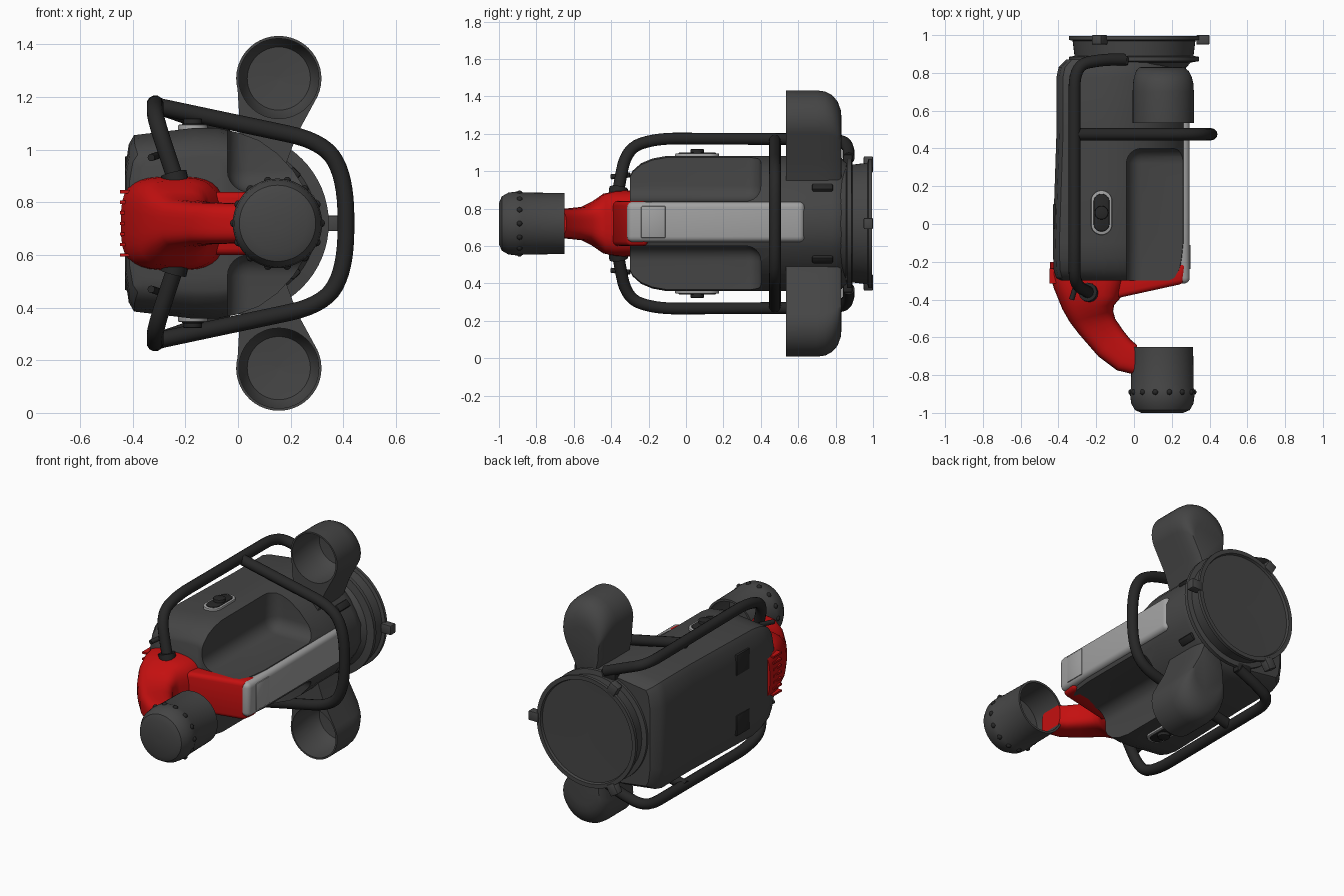
import bpy, bmesh
from math import sin, cos, pi, radians
from mathutils import Vector, Matrix

if "Cube" in bpy.data.objects:
    bpy.data.objects.remove(bpy.data.objects["Cube"])

ZC = 0.72  # height of the mirror plane


def material(name, r, g, b):
    m = bpy.data.materials.new(name)
    m.diffuse_color = (r, g, b, 1)
    m.use_nodes = True
    m.node_tree.nodes["Principled BSDF"].inputs["Base Color"].default_value = m.diffuse_color
    return m


DARK = material("dark_grey", 0.06, 0.06, 0.06)
BLACK = material("black", 0.02, 0.02, 0.02)
LIGHT = material("light_grey", 0.36, 0.36, 0.36)
RED = material("red", 0.55, 0.005, 0.005)


def finish(name, bm, mat, bevel=0, segs=3):
    bmesh.ops.recalc_face_normals(bm, faces=bm.faces)
    me = bpy.data.meshes.new(name)
    bm.to_mesh(me)
    bm.free()
    ob = bpy.data.objects.new(name, me)
    bpy.context.collection.objects.link(ob)
    me.materials.append(mat)
    if bevel:
        md = ob.modifiers.new("bevel", 'BEVEL')
        md.width, md.segments, md.limit_method = bevel, segs, 'ANGLE'
        md.angle_limit = radians(40)
        apply(ob, md)
    return ob


def apply(ob, md):
    with bpy.context.temp_override(object=ob, active_object=ob):
        bpy.ops.object.modifier_apply(modifier=md.name)


def cut(ob, cutter):
    md = ob.modifiers.new("cut", 'BOOLEAN')
    md.operation, md.solver, md.object = 'DIFFERENCE', 'EXACT', cutter
    apply(ob, md)
    bpy.data.objects.remove(cutter)


def loft(name, rings, mat, bevel=0, segs=3):
    bm = bmesh.new()
    vs = [[bm.verts.new(p) for p in r] for r in rings]
    n = len(vs[0])
    for a, b in zip(vs, vs[1:]):
        for i in range(n):
            bm.faces.new((a[i], a[(i + 1) % n], b[(i + 1) % n], b[i]))
    bm.faces.new(vs[0])
    bm.faces.new(vs[-1])
    return finish(name, bm, mat, bevel, segs)


def revolve(name, cx, cz, prof, mat, n=48):
    """Spin (radius, y) points around an axis along y."""
    return loft(name, [[(cx + r * cos(2 * pi * i / n), y, cz + r * sin(2 * pi * i / n))
                        for i in range(n)] for r, y in prof], mat)


def box(name, c, size, mat, bevel=0, segs=3, rot=0):
    bm = bmesh.new()
    bmesh.ops.create_cube(bm, size=1, matrix=Matrix.Translation(c) @ Matrix.Rotation(rot, 4, 'Y')
                          @ Matrix.Diagonal((*size, 1)))
    return finish(name, bm, mat, bevel, segs)


def tube(name, pts, r, fillet, mat):
    pts = [Vector(p) for p in pts]
    out = [pts[0]]
    for a, b, c in zip(pts, pts[1:], pts[2:]):
        p = b + (a - b).normalized() * min(fillet, (a - b).length * 0.48)
        q = b + (c - b).normalized() * min(fillet, (c - b).length * 0.48)
        out += [p * (1 - t) ** 2 + b * 2 * t * (1 - t) + q * t * t for t in [k / 7 for k in range(8)]]
    out.append(pts[-1])
    cu = bpy.data.curves.new(name, 'CURVE')
    cu.dimensions, cu.bevel_depth, cu.bevel_resolution, cu.use_fill_caps = '3D', r, 4, True
    sp = cu.splines.new('POLY')
    sp.points.add(len(out) - 1)
    for s, p in zip(sp.points, out):
        s.co = (*p, 1)
    cu.materials.append(mat)
    ob = bpy.data.objects.new(name, cu)
    bpy.context.collection.objects.link(ob)
    bpy.ops.object.select_all(action='DESELECT')
    ob.select_set(True)
    bpy.context.view_layer.objects.active = ob
    bpy.ops.object.convert(target='MESH')


# Main body: D-shaped sections lofted along y
half = [(-.41, .2), (-.395, .3), (-.375, .335), (-.17, .362), (-.08, .362), (0, .345), (.08, .315),
        (.15, .265), (.21, .2), (.255, .13), (.285, .06)]
sect = half + [(x, -z) for x, z in reversed(half)]
rings = []
for y, sx, sz, bulge in [(-.30, .84, .70, .03), (-.285, .91, .78, .035), (-.24, .96, .89, .03),
                         (-.18, .98, .96, .025), (-.10, 1, 1, .02), (.2, 1, 1, .01), (.5, 1, 1, 0),
                         (.78, 1, 1, 0), (.83, .97, .97, 0), (.87, .86, .9, 0)]:
    rings.append([(-.05 + (x + .05) * sx - (bulge if x < -.3 else 0), y, ZC + z * sz) for x, z in sect])
body = loft("main_body", rings, DARK)

# Scooped recesses either side of the central fin
for s in (1, -1):
    cut(body, box("scoop_cutter", (.26, -.1, ZC + s * .40), (.6, 1.0, .56), DARK, .08, 6))

# Light strip along the fin, with a raised inset
box("side_strip", (.255, .16, ZC + .008), (.08, .95, .215), LIGHT, .03, 4)
box("strip_inset", (.293, -.175, ZC + .008), (.012, .13, .17), LIGHT, .005, 2)

# Red front housing and curved arm
arm = [(-.445, -.20, -.05, -.20, .175), (-.445, -.27, -.05, -.30, .178), (-.425, -.34, -.07, -.39, .175),
       (-.38, -.45, -.105, -.43, .16), (-.34, -.52, -.11, -.46, .12), (-.29, -.585, -.10, -.50, .09),
       (-.19, -.70, -.06, -.56, .08), (-.09, -.775, -.02, -.61, .078), (.015, -.80, .015, -.64, .075)]


def power(v, e=.6):
    return (1 if v > 0 else -1) * abs(v) ** e


rings = []
for ox, oy, ix, iy, h in arm:
    rings.append([((ox + ix) / 2 + (ox - ix) / 2 * power(cos(a)), (oy + iy) / 2 + (oy - iy) / 2 * power(cos(a)),
                   ZC + h * power(sin(a))) for a in [2 * pi * (i + .5) / 32 for i in range(32)]])
loft("front_arm", rings, RED)
quad = [(-.10, -.395), (.265, -.315), (.28, -.20), (-.10, -.26)]
loft("front_fin_cap", [[(x, y, ZC + s * .12) for x, y in quad] for s in (-1, 1)], RED, .025, 3)
for k in range(7):
    box("vent_rib", (-.43, -.275, ZC - .12 + .04 * k), (.035, .08, .012), RED)

# Front canister, open at the back, with a row of studs
revolve("front_canister", .15, ZC, [(.01, -1), (.11, -1), (.145, -.985), (.165, -.95), (.170, -.91), (.170, -.88),
        (.166, -.87), (.163, -.65), (.150, -.65), (.150, -.86), (.01, -.87)], DARK)
for k in range(14):
    a = 2 * pi * k / 14
    bm = bmesh.new()
    bmesh.ops.create_uvsphere(bm, u_segments=10, v_segments=6, radius=.016,
                              matrix=Matrix.Translation((.15 + .165 * cos(a), -.89, ZC + .165 * sin(a))))
    finish("canister_stud", bm, BLACK)

# Rear flange and its tabs
revolve("rear_flange", 0, ZC, [(.27, .82), (.30, .855), (.345, .862), (.345, .885), (.315, .89), (.325, .97),
        (.345, .975), (.345, .995), (.32, .995), (.315, .98), (.01, .975)], DARK, 64)
for k in range(3):
    a = 2 * pi * k / 3
    box("flange_tab", (.365 * cos(a), .975, ZC + .365 * sin(a)), (.07, .05, .06), DARK, .006, 2, rot=-a)

# Parts mirrored above and below the centre plane
for s in (1, -1):
    def P(x, y, z):
        return (x, y, ZC + s * z)

    # Thruster pod: teardrop outline, rounded back, hollow front
    drop = [(.155 + .162 * cos(a), .55 + .162 * sin(a)) for a in
            [radians(-25 + 220 * i / 28) for i in range(29)]] + [(.005, .40), (.045, .22), (.18, .22), (.225, .34)]
    rings = []
    for y, k in [(.535, 1), (.70, 1), (.745, .985), (.78, .94), (.81, .86), (.828, .74), (.832, .62)]:
        rings.append([P(.12 + (x - .12) * k, y, .30 + (z - .30) * k) for x, z in drop])
    pod = loft("thruster_pod", rings, DARK)
    cut(pod, revolve("pod_cutter", .155, ZC + s * .55, [(.152, .4), (.152, .70), (.12, .76), (.01, .77)], DARK))

    # Guard rail along the side
    tube("side_rail", [P(-.235, -.365, .16), P(-.315, -.32, .40), P(-.315, -.16, .455), P(-.315, .84, .45),
                       P(-.17, .87, .40), P(-.05, .87, .35)], .032, .12, BLACK)
    tube("rail_collar", [P(-.235, -.365, .15), P(-.245, -.36, .19)], .05, .01, BLACK)
    tube("rail_hook", [P(-.33, -.40, .25), P(-.30, -.30, .26)], .014, .01, BLACK)
    box("rail_bracket", P(-.08, .865, .34), (.10, .05, .06), BLACK, .01, 2)

    # Valve with oval plate on the body
    for name, w, l, z0, z1, m in [("valve_plate", .056, .062, .33, .375, LIGHT),
                                  ("valve_inset", .042, .058, .35, .38, BLACK),
                                  ("valve_knob", .036, 0, .35, .398, BLACK)]:
        ring = [(-.172 + w * cos(a), .06 + w * sin(a) + (l if sin(a) > 0 else -l)) for a in
                [2 * pi * (i + .5) / 28 for i in range(28)]]
        loft(name, [[P(x, y, z) for x, y in ring] for z in (z0, z1)], m, .005, 2)

    # Dark pockets on the rear collar and the flat side
    box("collar_pocket", P(.215, .73, .19), (.03, .11, .045), BLACK, .008, 2, rot=-s * .8)
    box("side_pocket", P(-.42, .04, .19), (.02, .13, .13), BLACK, .006, 2)

# Hoop across the body joining both rails
hoop = [(-.33, .45), (.33, .31), (.41, .16)]
tube("cross_hoop", [(x, .475, ZC + z) for x, z in hoop] + [(x, .475, ZC - z) for x, z in reversed(hoop)],
     .032, .14, BLACK)

# Smooth shading with sharp edges kept
bpy.ops.object.select_all(action='SELECT')
bpy.context.view_layer.objects.active = body
bpy.ops.object.shade_smooth_by_angle(angle=radians(35))
